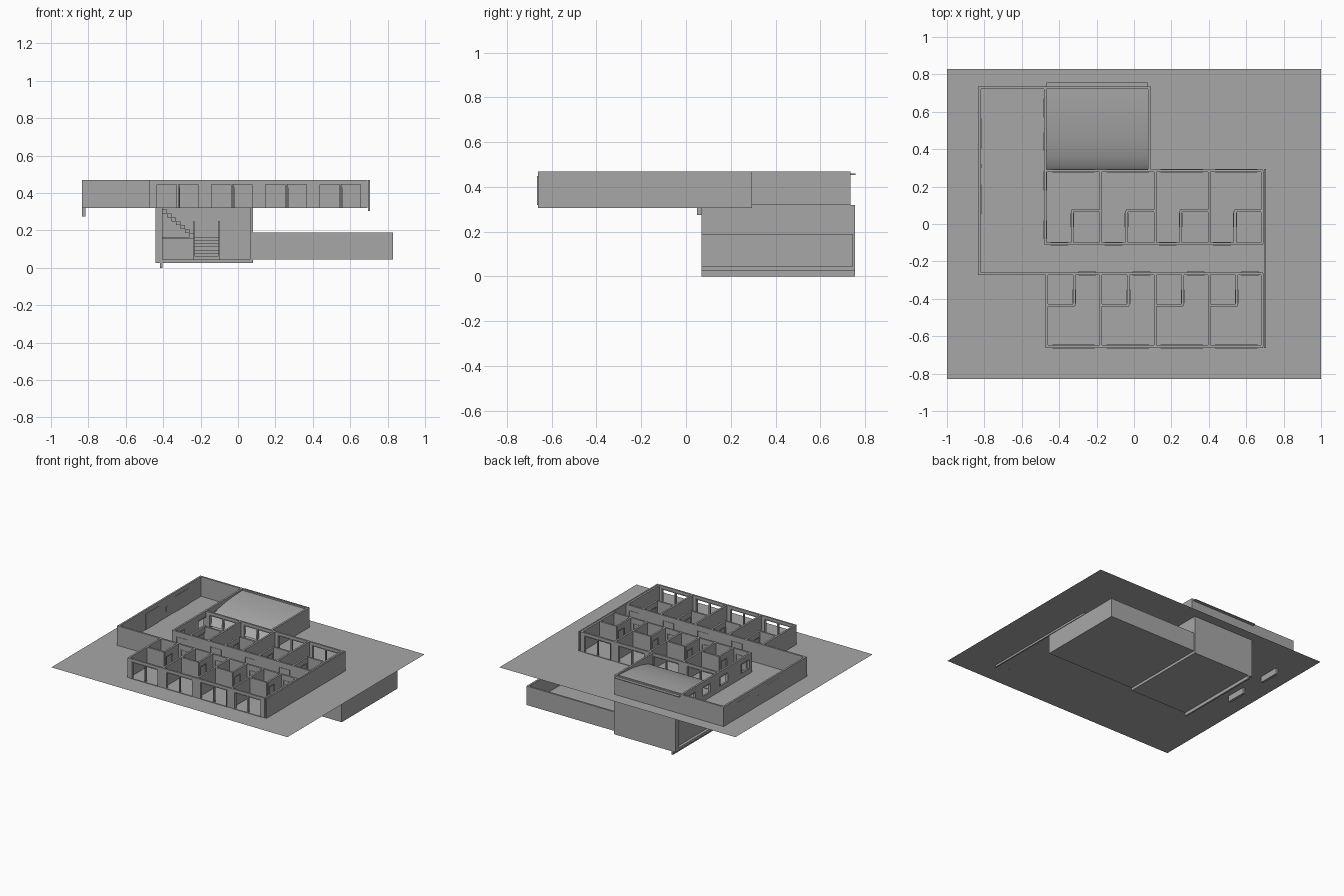
import bpy
import bmesh
import math

cube = bpy.data.objects.get("Cube")
if cube:
    bpy.data.objects.remove(cube, do_unlink=True)

grey = bpy.data.materials.new("plain grey")
grey.use_nodes = True
colour = (0.39, 0.39, 0.39, 1)
grey.diffuse_color = colour
grey.node_tree.nodes["Principled BSDF"].inputs["Base Color"].default_value = colour

GROUND, TOP, T = 0.32, 0.47, 0.014


def finish(name, bm):
    mesh = bpy.data.meshes.new(name)
    bm.to_mesh(mesh)
    bm.free()
    mesh.materials.append(grey)
    obj = bpy.data.objects.new(name, mesh)
    bpy.context.collection.objects.link(obj)
    return obj


def add_box(bm, x, y, z):
    verts = bmesh.ops.create_cube(bm, size=1)["verts"]
    for v in verts:
        for i, (lo, hi) in enumerate((x, y, z)):
            v.co[i] = (lo + hi) / 2 + v.co[i] * (hi - lo)


def boxes(name, *parts):
    bm = bmesh.new()
    for part in parts:
        add_box(bm, *part)
    return finish(name, bm)


def wall(name, axis, at, start, end, openings=(), kind="door", z=(GROUND, TOP)):
    """Straight wall with framed openings, each (start, end, sill, head)."""
    bm = bmesh.new()

    def piece(a, b, lo, hi, t=T):
        if b - a > 0.001 and hi - lo > 0.001:
            across = (at - t / 2, at + t / 2)
            x, y = ((a, b), across) if axis == "x" else (across, (a, b))
            add_box(bm, x, y, (lo, hi))

    pos = start
    for a, b, sill, head in sorted(openings):
        piece(pos, a, *z)
        piece(a, b, z[0], sill)
        piece(a, b, head, z[1])
        f, thick = 0.005, T + 0.006
        piece(a, a + f, sill, head, thick)
        piece(b - f, b, sill, head, thick)
        piece(a + f, b - f, head - f, head, thick)
        mid = (a + b) / 2
        if kind == "door":
            piece(a + f, b - f, sill, head - f, T / 2)
        elif kind == "window":
            piece(mid - 0.005, mid + 0.005, sill, head - f)
            piece(a + f, b - f, sill, sill + 0.004, thick)
        pos = b
    piece(pos, end, *z)
    return finish(name, bm)


# Ground sheet
bm = bmesh.new()
bmesh.ops.create_grid(bm, x_segments=1, y_segments=1, size=1)
for v in bm.verts:
    v.co.y *= 0.83
    v.co.z = GROUND
finish("ground_sheet", bm)

# Room wings either side of the corridor
STARTS = [-0.467 + 0.29 * i for i in range(4)]
EAST = 0.69
windows = [(s + 0.03, s + 0.257, GROUND, 0.45) for s in STARTS]
HEAD = 0.43
wall("south_outer_wall", "x", -0.655, -0.474, EAST, windows, "window")
wall("north_outer_wall", "x", 0.285, -0.474, EAST, windows, "window")
wall("south_corridor_wall", "x", -0.265, -0.83, EAST,
     [(s + 0.17, s + 0.265, GROUND, HEAD) for s in STARTS])
wall("north_corridor_wall", "x", -0.105, -0.474, EAST,
     [(s + 0.02, s + 0.115, GROUND, HEAD) for s in STARTS])
for i, s in enumerate(STARTS):
    wall(f"south_room_wall_{i}", "y", s, -0.655, -0.265)
    if i:
        wall(f"north_room_wall_{i}", "y", s, -0.105, 0.285)
    wall(f"south_bath_side_{i}", "y", s + 0.147, -0.435, -0.265,
         [(-0.425, -0.35, GROUND, HEAD)])
    wall(f"south_bath_front_{i}", "x", -0.435, s, s + 0.15)
    wall(f"north_bath_side_{i}", "y", s + 0.137, -0.105, 0.07,
         [(-0.015, 0.06, GROUND, HEAD)])
    wall(f"north_bath_front_{i}", "x", 0.07, s + 0.134, s + 0.287)
for name, y0, y1 in (("south", -0.655, -0.265), ("north", -0.105, 0.285)):
    wall(f"{name}_east_wall", "y", EAST - 0.005, y0, y1)
boxes("east_cladding", ((0.695, 0.705), (-0.662, 0.295), (0.305, TOP)))

# Large hall on the west
wall("hall_west_wall", "y", -0.826, -0.272, 0.735)
wall("hall_north_wall", "x", 0.728, -0.833, 0.09)
wall("hall_east_wall", "y", -0.474, -0.11, 0.735,
     [(y - 0.05, y + 0.05, 0.36, 0.43) for y in (-0.03, 0.23, 0.44, 0.62)], "frame")
wall("vault_east_wall", "y", 0.083, 0.285, 0.735)
for i, y in enumerate((0.13, 0.485)):
    boxes(f"hall_west_panel_{i}",
          ((-0.834, -0.816), (y - 0.08, y + 0.08), (0.275, 0.44)))
boxes("hall_west_plate", ((-0.834, -0.816), (0.30, 0.32), (0.36, 0.40)))

# Curved roof, steep at its lower edge and flat at the back
bm = bmesh.new()
N = 20
rows = []
for i in range(N + 1):
    a = math.radians(12 + 78 * i / N)
    y = 0.72 - 0.44 * math.cos(a) / math.cos(math.radians(12))
    z = 0.34 + 0.12 * math.sin(a)
    rows.append([bm.verts.new((x, y, z)) for x in (-0.467, 0.076)])
for r, q in zip(rows, rows[1:]):
    bm.faces.new((r[0], r[1], q[1], q[0]))
for f in bm.faces:
    f.smooth = True
finish("curved_roof", bm)
boxes("roof_edge", ((-0.467, 0.076), (0.72, 0.757), (0.454, 0.46)))

# Lower storey: stair hall with an open front, and a roofless side room
boxes("stair_hall_floor", ((-0.44, 0.08), (0.07, 0.74), (0.025, 0.045)))
boxes("stair_hall_back_wall", ((-0.44, 0.08), (0.738, 0.755), (0.025, 0.319)))
boxes("stair_hall_east_wall", ((0.065, 0.08), (0.07, 0.738), (0.045, 0.319)))
boxes("stair_hall_west_wall",
      ((-0.418, -0.405), (0.07, 0.755), (0, 0.319)),
      ((-0.44, -0.418), (0.07, 0.085), (0.025, 0.319)),
      ((-0.44, -0.418), (0.72, 0.738), (0.025, 0.319)),
      ((-0.44, -0.418), (0.085, 0.72), (0.295, 0.319)))
boxes("side_room_floor", ((0.08, 0.83), (0.07, 0.745), (0.045, 0.052)))
boxes("side_room_walls",
      ((0.08, 0.83), (0.07, 0.084), (0.052, 0.19)),
      ((0.08, 0.83), (0.731, 0.745), (0.052, 0.19)),
      ((0.816, 0.83), (0.084, 0.731), (0.052, 0.19)))

# Stairs: straight flight to a landing, then a flight rising to the west
STEPS = 7
rise, run = 0.12 / STEPS, 0.035
boxes("lower_flight", *[((-0.235, -0.10), (0.2 + i * run, 0.2 + (i + 1) * run),
                         (0.045 + i * rise, 0.045 + (i + 1) * rise))
                        for i in range(STEPS)])
boxes("stair_landing", ((-0.405, -0.10), (0.445, 0.58), (0.155, 0.165)))
boxes("upper_flight", *[((-0.235 - (i + 1) * 0.024, -0.235 - i * 0.024), (0.445, 0.58),
                         (0.165 + i * 0.021, 0.165 + (i + 1) * 0.021))
                        for i in range(STEPS)])
boxes("stair_posts", *[((x - 0.003, x + 0.003), (0.2, 0.206), (0.045, 0.25))
                       for x in (-0.235, -0.10)])
